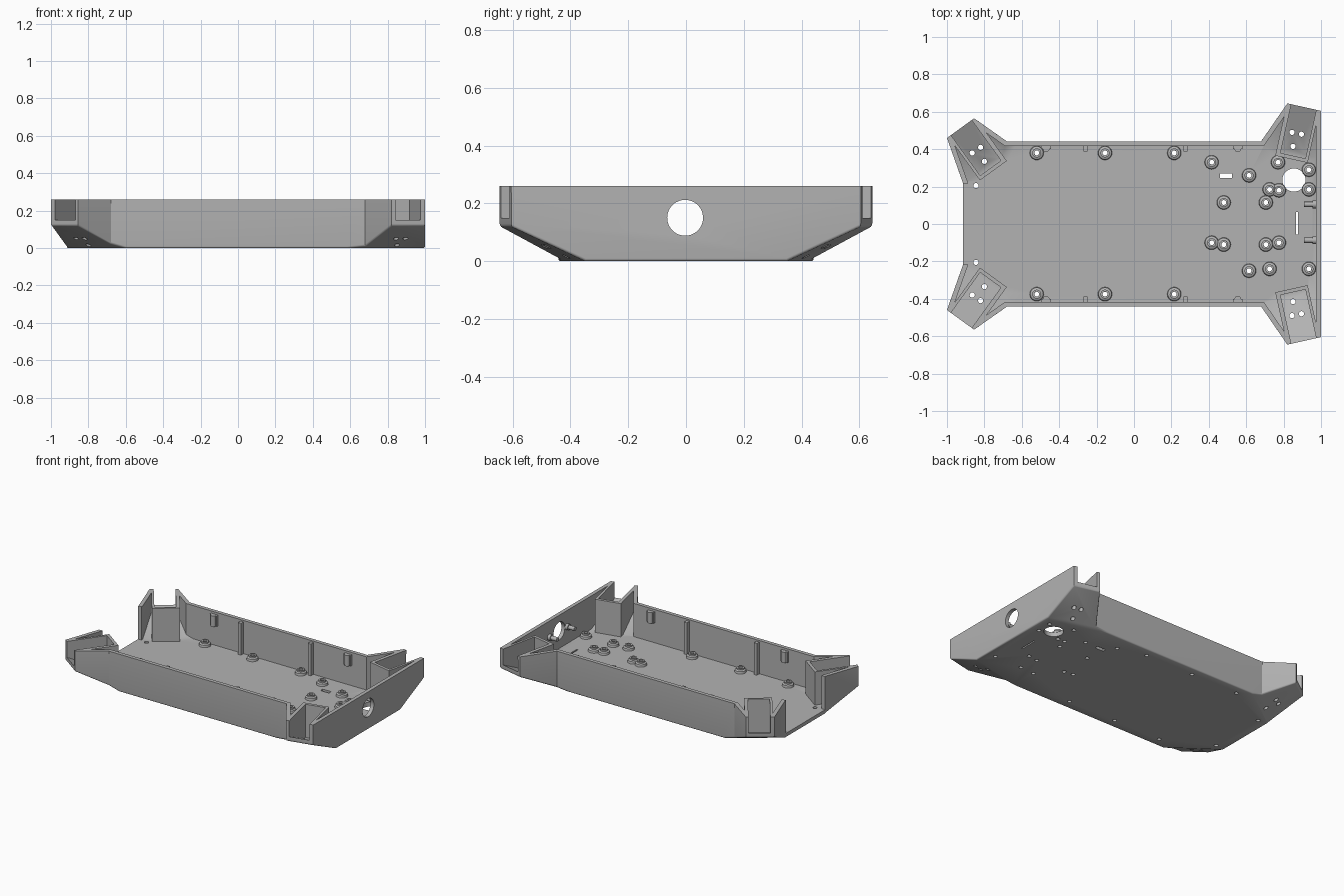
import bpy, bmesh, math
from mathutils import Vector

if "Cube" in bpy.data.objects:
    bpy.data.objects.remove(bpy.data.objects["Cube"])

GREY = bpy.data.materials.new("plain_grey")
GREY.diffuse_color = (0.45, 0.45, 0.45, 1)
GREY.use_nodes = True
GREY.node_tree.nodes["Principled BSDF"].inputs["Base Color"].default_value = GREY.diffuse_color
H, FLOOR, WALL = 0.26, 0.03, 0.026      # wall top, floor thickness, wall thickness
SLOPE, RISE = 0.48, 0.12                # underside slope of the corner pods


def make(name, bm):
    bmesh.ops.recalc_face_normals(bm, faces=bm.faces)
    me = bpy.data.meshes.new(name)
    bm.to_mesh(me)
    bm.free()
    me.materials.append(GREY)
    ob = bpy.data.objects.new(name, me)
    bpy.context.collection.objects.link(ob)
    return ob


def loft(name, a, b):
    """Closed prism between two matching outlines."""
    bm = bmesh.new()
    va, vb = [bm.verts.new(p) for p in a], [bm.verts.new(p) for p in b]
    bm.faces.new(va)
    bm.faces.new(vb)
    for i in range(len(a)):
        j = (i + 1) % len(a)
        bm.faces.new((va[i], va[j], vb[j], vb[i]))
    return make(name, bm)


def plan(name, pts, z0, z1):
    return loft(name, [(x, y, z0) for x, y in pts], [(x, y, z1) for x, y in pts])


def box(name, x0, x1, y0, y1, z0, z1):
    return plan(name, [(x0, y0), (x1, y0), (x1, y1), (x0, y1)], z0, z1)


def cylinder(name, p, r, length, axis="z", n=32):
    ring = [(r * math.cos(2 * math.pi * i / n), r * math.sin(2 * math.pi * i / n)) for i in range(n)]
    if axis == "z":
        pts = [Vector((p[0] + u, p[1] + v, p[2])) for u, v in ring]
        step = Vector((0, 0, length))
    else:
        pts = [Vector((p[0], p[1] + u, p[2] + v)) for u, v in ring]
        step = Vector((length, 0, 0))
    return loft(name, pts, [q + step for q in pts])


def cut(target, cutter):
    m = target.modifiers.new("cut", "BOOLEAN")
    m.operation, m.solver, m.object = "DIFFERENCE", "EXACT", cutter
    bpy.context.view_layer.objects.active = target
    bpy.ops.object.modifier_apply(modifier=m.name)
    bpy.data.objects.remove(cutter)


def inset(pts, w):
    """Offset a counter-clockwise outline inward with mitred corners."""
    out = []
    for i, p in enumerate(pts):
        p = Vector(p)
        d0 = (p - Vector(pts[i - 1])).normalized()
        d1 = (Vector(pts[(i + 1) % len(pts)]) - p).normalized()
        n0, n1 = Vector((-d0.y, d0.x)), Vector((-d1.y, d1.x))
        out.append(tuple(p + (n0 + n1) * (w / (1 + n0.dot(n1)))))
    return out


def smooth(ob, angle=30):
    bpy.ops.object.select_all(action="DESELECT")
    ob.select_set(True)
    bpy.context.view_layer.objects.active = ob
    bpy.ops.object.shade_smooth_by_angle(angle=math.radians(angle))


# Corner pods: start of outer face, direction along it, outward direction
PODS = []
for start, end in (((-1, 0.46), (-0.855, 0.565)), ((1, 0.605), (0.82, 0.645))):
    for s in (1, -1):
        o = Vector((start[0], start[1] * s))
        t = (Vector((end[0], end[1] * s)) - o).normalized()
        n = Vector((-t.y, t.x))
        PODS.append((o, t, n if n.y * s > 0 else -n))


def pod_prism(name, pod, t0, t1, profile):
    """Extrude an (outward distance, height) profile along a pod's outer face."""
    o, t, n = pod
    ends = [[(*(o + t * k + n * d), z) for d, z in profile] for k in (t0, t1)]
    return loft(name, *ends)


def below_slope(pod, lift):
    line = [(-0.5, RISE + lift - 0.5 * SLOPE), (0.25, RISE + lift + 0.25 * SLOPE)]
    return pod_prism("slope_cutter", pod, -0.3, 0.6, line + [(0.25, -0.5), (-0.5, -0.5)])


# Outer shell with sloped pod undersides
back = [(1, 0.605), (0.82, 0.645), (0.68, 0.442), (-0.68, 0.442),
        (-0.855, 0.565), (-1, 0.46), (-0.915, 0.22)]
outline = back + [(x, -y) for x, y in reversed(back)]
tray = plan("tray", outline, 0, H)
for pod in PODS:
    cut(tray, below_slope(pod, 0))

# Rounded lower edges
bm = bmesh.new()
bm.from_mesh(tray.data)
bm.normal_update()
edges = []
for e in bm.edges:
    if len(e.link_faces) == 2:
        za, zb = sorted(f.normal.z for f in e.link_faces)
        if za < -0.5 and abs(zb) < 0.2:
            edges.append(e)
bmesh.ops.bevel(bm, geom=edges, offset=0.02, segments=4, profile=0.5,
                affect="EDGES", clamp_overlap=True)
bm.to_mesh(tray.data)
bm.free()

# Inner cavity, leaving the pod walls standing
cavity = plan("cavity_cutter", inset(outline, WALL), FLOOR, 0.5)
for pod in PODS:
    cut(cavity, below_slope(pod, FLOOR))
    cut(cavity, pod_prism("pod_block", pod, 0.01, 0.187,
                          [(-0.287, -0.1), (0.2, -0.1), (0.2, 0.6), (-0.287, 0.6)]))
cut(tray, cavity)

# Open left end
cut(tray, box("end_cutter", -1.1, -0.86, -0.215, 0.215, FLOOR, 0.5))

# Pod pockets, open outward and upward
zf = RISE + FLOOR
for pod in PODS:
    cut(tray, pod_prism("pocket_cutter", pod, 0.026, 0.163,
                        [(-0.267, FLOOR), (-0.25, FLOOR), (0.1, zf + 0.1 * SLOPE),
                         (0.1, 0.5), (-0.267, 0.5)]))

# Holes and slots
STANDOFFS = [(x, y) for x in (-0.52, -0.155, 0.215) for y in (0.38, -0.375)] + [
    (0.415, 0.33), (0.615, 0.26), (0.77, 0.33), (0.725, 0.185), (0.775, 0.18),
    (0.705, 0.115), (0.48, 0.115), (0.415, -0.1), (0.48, -0.11), (0.705, -0.11),
    (0.775, -0.1), (0.615, -0.25), (0.725, -0.24), (0.935, 0.29), (0.935, 0.185), (0.935, -0.24)]
for x, y in STANDOFFS:
    cut(tray, cylinder("screw_cutter", (x, y, -0.1), 0.013, 0.2, n=16))
for s in (1, -1):
    for x, y in ((-0.865, 0.38), (-0.82, 0.41), (-0.8, 0.335),
                 (0.845, 0.49), (0.895, 0.48), (0.85, 0.415), (-0.845, 0.205)):
        cut(tray, cylinder("pod_hole_cutter", (x, y * s, -0.1), 0.014, 0.32, n=16))
cut(tray, cylinder("floor_hole_cutter", (0.855, 0.235, -0.1), 0.062, 0.2))
cut(tray, cylinder("end_hole_cutter", (0.9, -0.003, 0.15), 0.062, 0.2, "x", 48))
cut(tray, box("slot_cutter", 0.46, 0.525, 0.245, 0.27, -0.1, 0.1))
cut(tray, box("slit_cutter", 0.866, 0.876, -0.055, 0.065, -0.1, 0.1))
smooth(tray)

# Screw standoffs on the floor
PROFILE = [(0.038, 0.028), (0.035, 0.045), (0.024, 0.05), (0.024, 0.06), (0.013, 0.06), (0.013, 0.028)]
for x, y in STANDOFFS:
    bm = bmesh.new()
    n = 24
    rings = [[bm.verts.new((x + r * math.cos(2 * math.pi * i / n),
                            y + r * math.sin(2 * math.pi * i / n), z)) for i in range(n)]
             for r, z in PROFILE]
    for k, a in enumerate(rings):
        b = rings[(k + 1) % len(rings)]
        for i in range(n):
            j = (i + 1) % n
            bm.faces.new((a[i], a[j], b[j], b[i]))
    smooth(make("standoff", bm))

# Wall ribs and lid lugs
for s in (1, -1):
    for x in (-0.26, 0.275):
        box("wall_rib", x - 0.011, x + 0.011, s * 0.388, s * 0.425, FLOOR - 0.005, H - 0.01)
    for x in (-0.47, 0.555):
        box("lug_base", x - 0.026, x + 0.026, s * 0.4, s * 0.425, 0.17, H - 0.015)
        smooth(cylinder("lug", (x, s * 0.403, 0.17), 0.018, H - 0.185, n=20))

# Pegs on the inside of the end plate
for y in (0.105, -0.087):
    smooth(cylinder("peg", (0.91, y, 0.15), 0.014, 0.07, "x", 20))
    smooth(cylinder("peg_collar", (0.955, y, 0.15), 0.021, 0.022, "x", 20))
